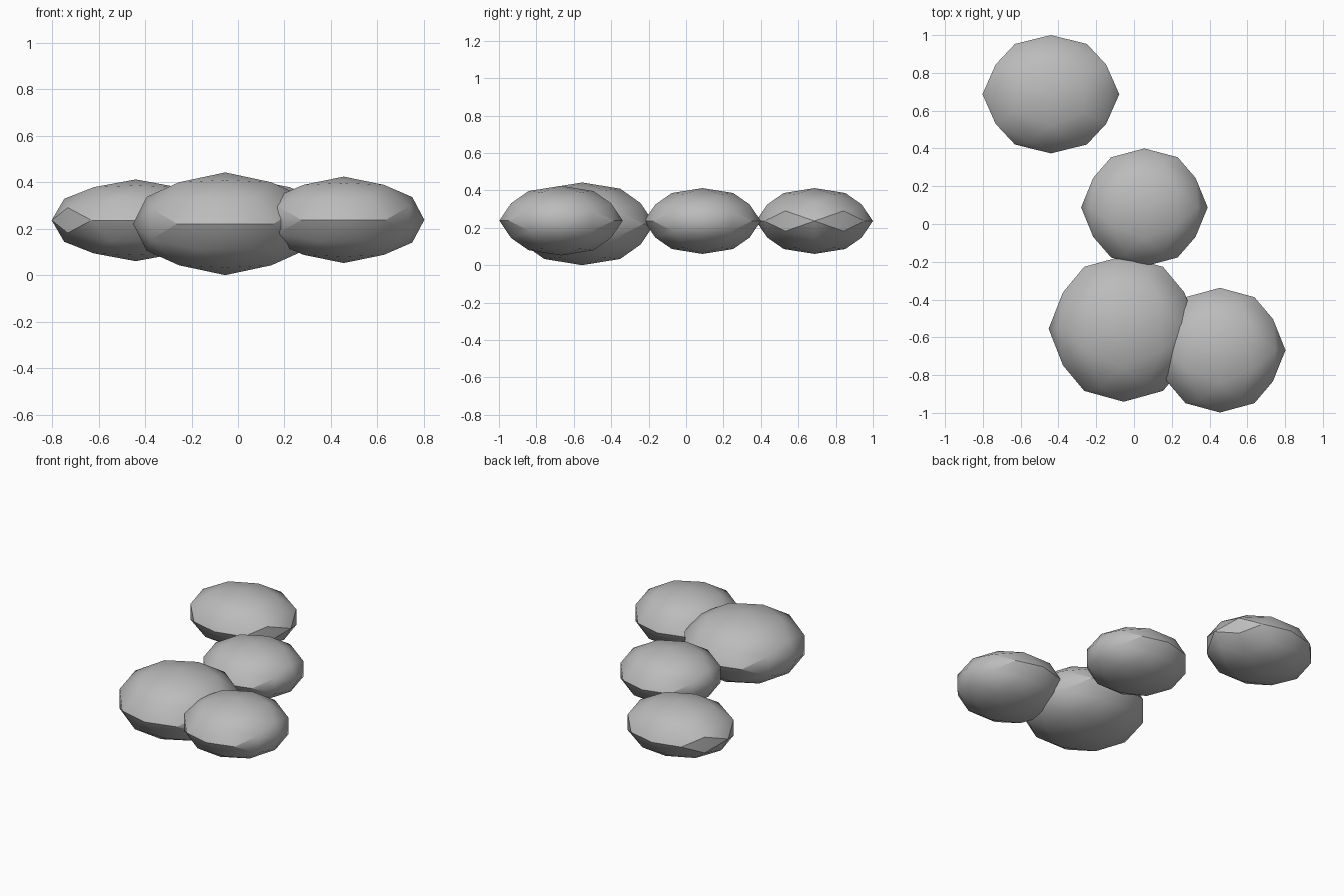
import bpy
import bmesh
from math import atan, radians
from mathutils import Matrix, Vector

cube = bpy.data.objects.get("Cube")
if cube:
    bpy.data.objects.remove(cube, do_unlink=True)

# One flat grey for every stone
grey = bpy.data.materials.new("stone_grey")
grey.use_nodes = True
colour = (0.5, 0.5, 0.5, 1)
grey.diffuse_color = colour
grey.node_tree.nodes["Principled BSDF"].inputs["Base Color"].default_value = colour

# Turn the icosphere so that an edge, not a corner, crosses each axis
GOLDEN = (1 + 5 ** 0.5) / 2
AXIS_TURN = Matrix.Rotation(atan(1 / GOLDEN), 4, 'X') @ Matrix.Rotation(radians(90), 4, 'Z')


def stone(name, centre, radii):
    """Low-poly pebble: a flattened icosphere."""
    bm = bmesh.new()
    bmesh.ops.create_icosphere(bm, subdivisions=2, radius=1, matrix=AXIS_TURN)
    bmesh.ops.scale(bm, vec=Vector(radii), verts=bm.verts)
    mesh = bpy.data.meshes.new(name)
    bm.to_mesh(mesh)
    bm.free()
    mesh.materials.append(grey)
    obj = bpy.data.objects.new(name, mesh)
    obj.location = centre
    bpy.context.collection.objects.link(obj)
    bpy.ops.object.select_all(action='DESELECT')
    obj.select_set(True)
    bpy.context.view_layer.objects.active = obj
    bpy.ops.object.shade_smooth_by_angle(angle=radians(30))


# Stepping stones from front to back
stone("large_stone", (-0.055, -0.555, 0.221), (0.397, 0.386, 0.221))
stone("front_left_stone", (0.455, -0.668, 0.238), (0.347, 0.33, 0.186))
stone("middle_stone", (0.055, 0.088, 0.236), (0.335, 0.312, 0.176))
stone("back_stone", (-0.44, 0.687, 0.236), (0.362, 0.313, 0.176))
